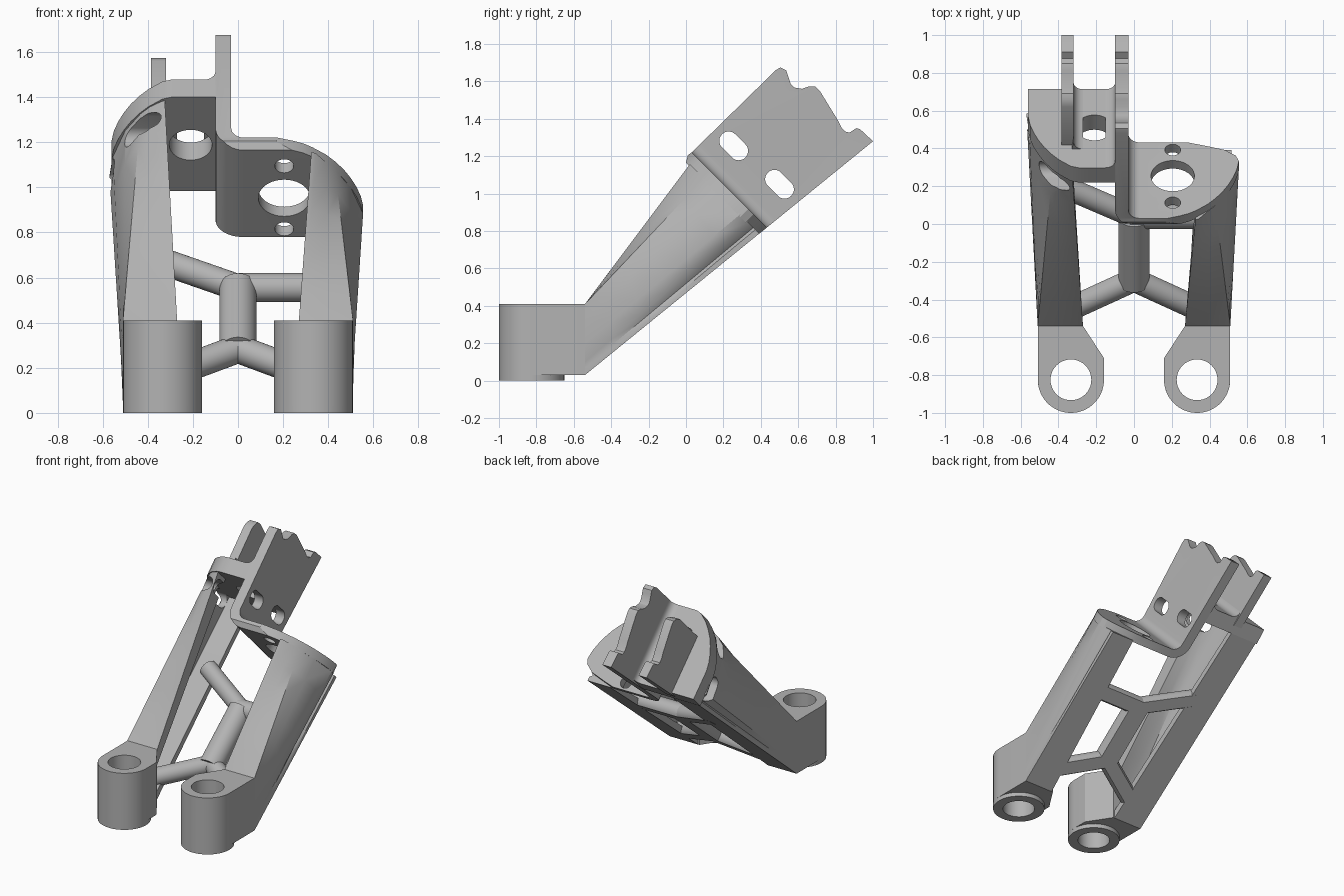
import bpy, bmesh, math
from mathutils import Vector, Matrix

if "Cube" in bpy.data.objects:
    bpy.data.objects.remove(bpy.data.objects["Cube"])

grey = bpy.data.materials.new("metal grey")
grey.use_nodes = True
grey.diffuse_color = (0.45, 0.45, 0.45, 1)
grey.node_tree.nodes["Principled BSDF"].inputs["Base Color"].default_value = grey.diffuse_color


def frame(origin, a, b, c):
    m = Matrix((a, b, c)).transposed().to_4x4()
    m.translation = Vector(origin)
    return m


def loft(name, rings):
    """Closed solid through rings of matching points."""
    bm = bmesh.new()
    loops = [[bm.verts.new(p) for p in ring] for ring in rings]
    n = len(loops[0])
    for lo, hi in zip(loops, loops[1:]):
        for i in range(n):
            j = (i + 1) % n
            bm.faces.new((lo[i], lo[j], hi[j], hi[i]))
    bm.faces.new(loops[0])
    bm.faces.new(loops[-1])
    bmesh.ops.recalc_face_normals(bm, faces=bm.faces)
    mesh = bpy.data.meshes.new(name)
    bm.to_mesh(mesh)
    bm.free()
    ob = bpy.data.objects.new(name, mesh)
    bpy.context.collection.objects.link(ob)
    mesh.materials.append(grey)
    return ob


def prism(name, pts, lo, hi, m=Matrix()):
    return loft(name, [[m @ Vector((a, b, h)) for a, b in pts] for h in (lo, hi)])


def boolean(ob, tool, mode="DIFFERENCE"):
    mod = ob.modifiers.new("cut", "BOOLEAN")
    mod.operation, mod.object, mod.solver = mode, tool, "EXACT"
    bpy.context.view_layer.objects.active = ob
    bpy.ops.object.modifier_apply(modifier=mod.name)
    bpy.data.objects.remove(tool)


def arc(cx, cy, r, a0, a1, n=16):
    angles = [math.radians(a0 + (a1 - a0) * i / n) for i in range(n + 1)]
    return [(cx + r * math.cos(a), cy + r * math.sin(a)) for a in angles]


def circle(cx, cy, r):
    return arc(cx, cy, r, 0, 360, 40)[:-1]


# Directions: down the end plates, out of the plates, along the arms
X, Y, Z = Vector((1, 0, 0)), Vector((0, 1, 0)), Vector((0, 0, 1))
S, N = (Y - Z).normalized(), (Y + Z).normalized()
k = math.radians(39.07)
U = Vector((0, math.cos(k), math.sin(k)))
V = Vector((0, -math.sin(k), math.cos(k)))
right_top, left_top = Vector((0, 0, 1.165)), Vector((0, 0.22, 1.40))
right_len, left_len = 0.545, 0.588
side = frame((0, 0, 0), Y, Z, X)
right_plane = frame(right_top, X, S, N)
left_plane = frame(left_top, X, S, N)

curve = [(0.24, 0), (0.29, 0.018), (0.33, 0.042), (0.39, 0.088), (0.43, 0.13), (0.47, 0.183),
         (0.5, 0.235), (0.525, 0.29), (0.545, 0.35), (0.555, 0.41)]
notches = [(0.62, 1.56), (0.66, 1.574), (0.69, 1.573),
           (0.715, 1.55), (0.81, 1.395), (0.83, 1.355), (0.85, 1.332), (0.875, 1.326),
           (0.91, 1.35), (0.93, 1.345), (1, 1.28)]

# Bent sheet: lower end plate turning up into the tall wall
profile = ([(0.6, 0)] + arc(0.02, 0.12, 0.12, 270, 180, 8) + [(-0.1, 1), (-0.03, 1)]
           + arc(0.03, 0.12, 0.06, 180, 270, 8) + [(0.6, 0.06)])
sheet = prism("stepped_wall", profile, -0.2, 0.9, frame(right_top, X, N, S))
outline = [(0, 1.165), (0.01, 1.205), (0.03, 1.22), (0.48, 1.66), (0.505, 1.675),
           (0.535, 1.66), (0.545, 1.63), (0.56, 1.585), (0.58, 1.567)] + notches + [(0.385, 0.78)]
boolean(sheet, prism("tool", outline, -0.5, 0.8, side), "INTERSECT")
corner = ([(-0.3, -0.2), (0, -0.2), (0.17, -0.02)] + curve
          + [(0.54, 0.45), (0.48, 0.495), (0.38, 0.525), (0.25, 0.56), (0.25, 0.9), (-0.3, 0.9)])
boolean(sheet, prism("tool", corner, -0.2, 1.2, right_plane), "INTERSECT")
for s, r in ((0.1, 0.042), (0.3, 0.115), (0.495, 0.042)):
    boolean(sheet, prism("tool", circle(0.205, s, r), -0.05, 0.1, right_plane))


def cut_slots(ob):
    """Two rounded slots running sideways through the part."""
    slot = arc(0.038, 0, 0.05, -90, 90) + arc(-0.038, 0, 0.05, 90, 270)
    for cy, cz in ((0.255, 1.255), (0.5, 1.05)):
        boolean(ob, prism("tool", slot, -0.8, 0.02, frame((0, cy, cz), S, N, X)))


cut_slots(sheet)

# Upper end plate with its round hole
plate = ([(-0.08, 0)] + [(-x - 0.005, max(0, s - 0.03)) for x, s in curve]
         + [(-0.56, left_len), (-0.08, left_len)])
upper = prism("upper_plate", plate, 0, 0.11, left_plane)
boolean(upper, prism("tool", circle(-0.21, 0.3, 0.095), -0.1, 0.2, left_plane))

# Short tab standing on the upper plate
prism("short_tab", [(0.4, 1.34)] + notches + [(0.68, 1.022)], -0.385, -0.32, side)

# Fillets where the wall and tab meet the upper plate
for name, x, d, start in (("wall_fillet", -0.1, -1, 0), ("tab_fillet", -0.32, 1, 0.14)):
    pts = [(x - d * 0.01, -0.01)] + [(x + d * a, b) for a, b in arc(0.05, 0.05, 0.05, 270, 180, 6)]
    prism(name, pts, start, left_len, frame(left_top + N * 0.11, X, N, S))


# Arms: inward-opening channels that grow from the lugs to the end plates
def arm(name, d, top, length, rise, foot):
    end = [(0.325, 0.02), (0.345, 0.03), (0.39, 0.085 - rise), (0.43, 0.127 - rise),
           (0.5, 0.235 - rise), (0.555, 0.4 - rise), (foot + 0.02, length - 0.085),
           (foot - 0.02, length - 0.045), (foot, length - 0.03), (foot, length), (0.335, length),
           (0.335, length - 0.04), (foot - 0.06, length - 0.05), (0.5, 0.38), (0.45, 0.25),
           (0.39, 0.19), (0.36, 0.17), (0.345, 0.15), (0.325, 0.14)]
    start = [(0.27, 0.41), (0.29, 0.41), (0.4, 0.41), (0.51, 0.41), (0.51, 0.33),
             (0.51, 0.2), (0.51, 0.1), (0.51, 0.07), (0.51, 0.05), (0.51, 0.03), (0.28, 0.03),
             (0.28, 0.09), (0.45, 0.09), (0.45, 0.18), (0.45, 0.25),
             (0.44, 0.28), (0.38, 0.3), (0.29, 0.3), (0.27, 0.3)]
    base = [Vector((d * x, -0.54, z)) for x, z in start]
    tip = [top + N * 0.01 + X * d * x + S * s for x, s in end]
    rings = [[a.lerp(b, f / 6) for a, b in zip(base, tip)] for f in range(7)]
    return loft(name, rings)


arm("right_side_arm", 1, right_top, right_len, 0, 0.515)
cut_slots(arm("left_side_arm", -1, left_top, left_len, 0.025, 0.55))

# Mounting lugs with vertical bores
for name, d in (("right_side_lug", 1), ("left_side_lug", -1)):
    cx, cy, r = 0.334, -0.825, 0.175
    body = arc(cx, cy, r, 180, 360, 32) + [(cx + r, -0.54), (0.27, -0.54), (cx - r, -0.71)]
    lug = prism(name, [(d * x, y) for x, y in body], 0.03, 0.41)
    boss = prism(name + "_boss", circle(d * cx, cy, r), 0, 0.035)
    for part in (lug, boss):
        boolean(part, prism("tool", circle(d * cx, cy, 0.108), -0.1, 0.6))


# Round braces with a flat foot lying in the underside plane
def brace(name, p, q, r):
    foot, lift = Vector((0, -0.54, 0.03)), 0.043
    a, b = (foot + X * x + U * u for x, u in (p, q))
    along = (b - a).normalized()
    m = frame(a, along.cross(V), V, along)
    dip = math.degrees(math.asin(lift / r))
    prism(name, arc(0, lift, r, -dip, 180 + dip, 24), -0.02, (b - a).length, m)


low, high = (0, 0.35), (0, 0.78)
brace("centre_brace", low, high, 0.083)
brace("lower_brace_right", low, (0.34, 0.15), 0.063)
brace("lower_brace_left", low, (-0.34, 0.15), 0.063)
brace("upper_brace_right", high, (0.38, 0.78), 0.065)
brace("upper_brace_left", high, (-0.38, 0.99), 0.06)

# Smooth curved faces while keeping hard edges
for ob in bpy.context.collection.objects:
    if ob.type == "MESH" and grey.name in ob.data.materials:
        bpy.ops.object.select_all(action="DESELECT")
        ob.select_set(True)
        bpy.context.view_layer.objects.active = ob
        bpy.ops.object.shade_smooth_by_angle(angle=math.radians(30))
